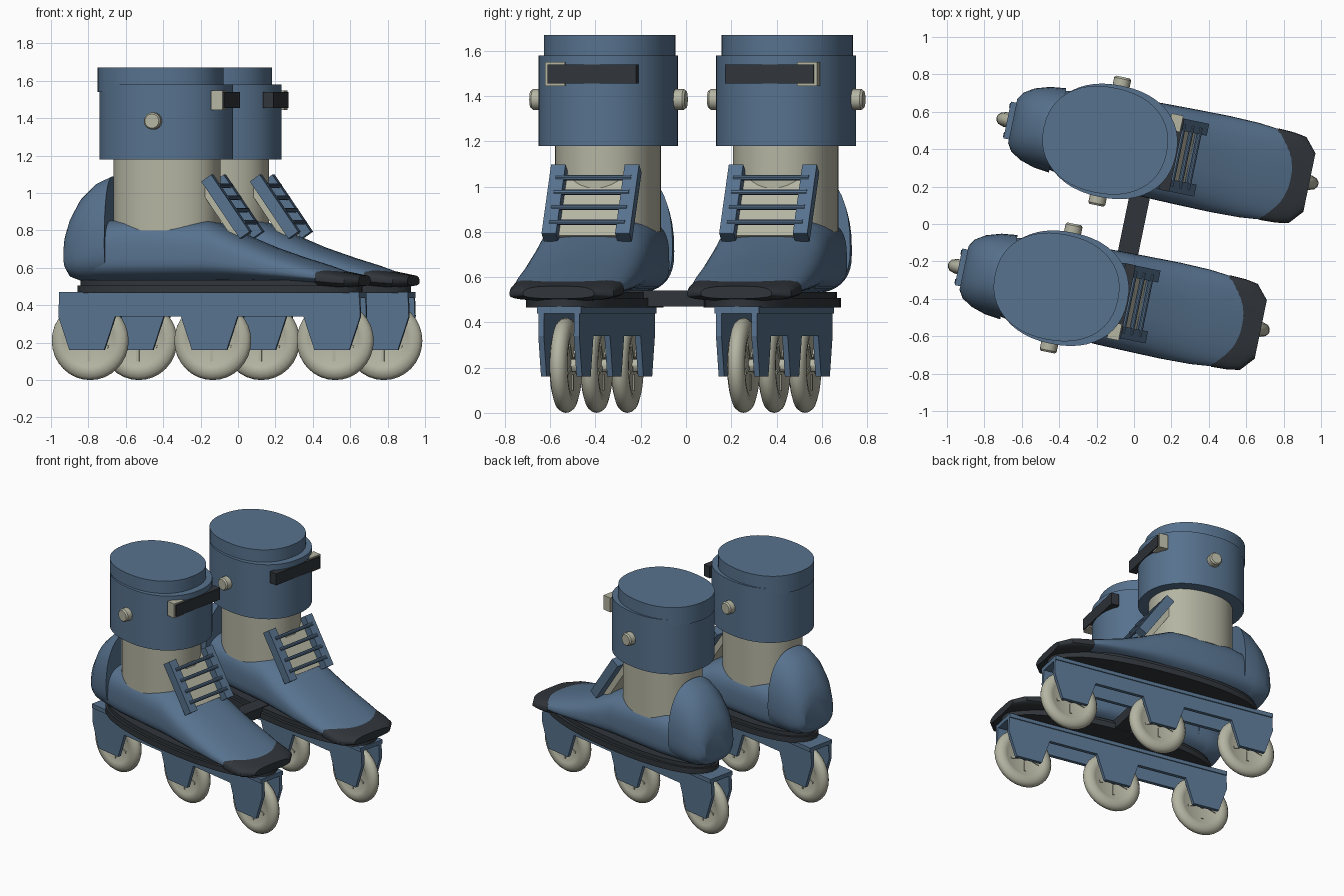
import bpy, bmesh
from math import sin, cos, pi, radians, atan2, copysign
from mathutils import Matrix, Vector

if "Cube" in bpy.data.objects:
    bpy.data.objects.remove(bpy.data.objects["Cube"])


def material(name, rgb):
    m = bpy.data.materials.new(name)
    m.use_nodes = True
    m.diffuse_color = (*rgb, 1)
    bsdf = next(n for n in m.node_tree.nodes if n.type == 'BSDF_PRINCIPLED')
    bsdf.inputs["Base Color"].default_value = (*rgb, 1)
    return m


BLUE = material("slate blue", (0.095, 0.168, 0.27))
CREAM = material("cream grey", (0.46, 0.46, 0.365))
DARK = material("charcoal", (0.03, 0.036, 0.043))


def finish(name, bm, mat, frame, smooth=None):
    bmesh.ops.recalc_face_normals(bm, faces=bm.faces)
    mesh = bpy.data.meshes.new(name)
    bm.to_mesh(mesh)
    bm.free()
    mesh.materials.append(mat)
    ob = bpy.data.objects.new(name, mesh)
    bpy.context.collection.objects.link(ob)
    ob.matrix_world = frame
    if smooth:
        bpy.ops.object.select_all(action='DESELECT')
        ob.select_set(True)
        bpy.context.view_layer.objects.active = ob
        bpy.ops.object.shade_smooth_by_angle(angle=radians(smooth))
    return ob


def loft(name, rings, mat, frame, smooth=30):
    """Skin a list of rings of points and cap both ends."""
    bm = bmesh.new()
    rows = [[bm.verts.new(p) for p in ring] for ring in rings]
    n = len(rows[0])
    for a, b in zip(rows, rows[1:]):
        for i in range(n):
            bm.faces.new((a[i], a[(i + 1) % n], b[(i + 1) % n], b[i]))
    bm.faces.new(rows[0])
    bm.faces.new(rows[-1])
    return finish(name, bm, mat, frame, smooth)


def box(name, center, size, mat, frame, tilt=0.0):
    bm = bmesh.new()
    m = (Matrix.Translation(center) @ Matrix.Rotation(tilt, 4, 'Y')
         @ Matrix.Diagonal((*size, 1)))
    bmesh.ops.create_cube(bm, size=1, matrix=m)
    return finish(name, bm, mat, frame)


def power(value, p):
    return copysign(abs(value) ** p, value)


def oval(cx, length, width, z, p=0.9, n=48):
    angles = [2 * pi * i / n for i in range(n)]
    return [(cx + length * power(cos(t), p), width * power(sin(t), p), z) for t in angles]


def disc(x, y, z, r, n=32):
    return [(x + r * cos(2 * pi * i / n), y, z + r * sin(2 * pi * i / n)) for i in range(n)]


def section(x, half, bottom, top, p, n=40):
    """Shoe cross-section: flattened underside, domed top."""
    mid = bottom + 0.36 * (top - bottom)
    ring = []
    for i in range(n):
        t = 2 * pi * i / n
        c, s = cos(t), sin(t)
        rise = (top - mid) * power(s, p) if s > 0 else (mid - bottom) * power(s, 0.75)
        ring.append((x, half * power(c, p if s > 0 else 0.75), mid + rise))
    return ring


# x position, half width, bottom, top, roundness
SHOE = [(-0.62, 0.2, 0.53, 0.85, 0.7), (-0.45, 0.235, 0.53, 0.86, 0.55),
        (-0.2, 0.25, 0.53, 0.86, 0.55), (0, 0.257, 0.53, 0.855, 0.6),
        (0.16, 0.26, 0.53, 0.785, 0.7), (0.34, 0.262, 0.525, 0.71, 0.8),
        (0.5, 0.258, 0.52, 0.655, 0.85), (0.63, 0.245, 0.515, 0.615, 0.9),
        (0.74, 0.215, 0.515, 0.575, 0.9), (0.79, 0.17, 0.52, 0.56, 0.9)]
HEEL = [(-0.79, 0.12, 0.59, 0.79, 0.85), (-0.765, 0.16, 0.55, 0.87, 0.85),
        (-0.71, 0.195, 0.53, 0.97, 0.85), (-0.63, 0.22, 0.525, 1.05, 0.85),
        (-0.545, 0.23, 0.525, 1.09, 0.85)]
TOE_CAP = [(0.61, 0.25, 0.5, 0.605, 0.6), (0.7, 0.246, 0.495, 0.585, 0.6),
           (0.765, 0.235, 0.495, 0.572, 0.65), (0.83, 0.16, 0.505, 0.56, 0.7)]
TIRE = [(0.028, 0.125), (0.036, 0.14), (0.04, 0.165), (0.03, 0.194), (0.014, 0.207)]
WHEELS = (-0.669, 0, 0.669)
LACE_TOP, LACE_BOTTOM = Vector((0.005, 0, 1.08)), Vector((0.215, 0, 0.775))


def rail(name, y, mat, frame):
    """Side plate with a tapered prong over each wheel."""
    outline = [(-0.82, 0.45)]
    for c in WHEELS:
        outline += [(c - 0.155, 0.34), (c - 0.095, 0.16), (c + 0.095, 0.16), (c + 0.155, 0.34)]
    outline.append((0.82, 0.45))
    bm = bmesh.new()
    face = bm.faces.new([bm.verts.new((x, y - 0.0125, z)) for x, z in outline])
    ext = bmesh.ops.extrude_face_region(bm, geom=[face])
    moved = [v for v in ext["geom"] if isinstance(v, bmesh.types.BMVert)]
    bmesh.ops.translate(bm, verts=moved, vec=(0, 0.025, 0))
    finish(name, bm, mat, frame)


def skate(tag, frame, outer):
    # Wheels with hubs and spokes
    for k, x in enumerate(WHEELS):
        profile = TIRE + [(0, 0.21)] + [(-y, r) for y, r in reversed(TIRE)]
        loft(f"{tag}_wheel_{k}", [disc(x, y, 0.21, r) for y, r in profile], CREAM, frame, 35)
        loft(f"{tag}_axle_{k}", [disc(x, y, 0.21, 0.03, 12) for y in (-0.085, 0.085)], CREAM, frame)
        for j in range(5):
            a = 2 * pi * j / 5
            box(f"{tag}_spoke_{k}_{j}", (x - 0.075 * sin(a), 0, 0.21 - 0.075 * cos(a)),
                (0.016, 0.068, 0.07), CREAM, frame, a)
    # Chassis and sole
    for side, y in (("inner", -0.08), ("outer", 0.08)):
        rail(f"{tag}_{side}_rail", y * outer, BLUE, frame)
    box(f"{tag}_chassis_deck", (0, 0, 0.455), (1.64, 0.2, 0.03), BLUE, frame)
    loft(f"{tag}_sole_plate", [oval(0.04, 0.775, 0.255, z) for z in (0.465, 0.507)], DARK, frame)
    loft(f"{tag}_sole_pad", [oval(0.03, 0.75, 0.235, z) for z in (0.505, 0.535)], DARK, frame)
    # Shoe
    for part, rows, mat in (("shoe_body", SHOE, BLUE), ("heel_counter", HEEL, BLUE),
                            ("toe_cap", TOE_CAP, DARK)):
        loft(f"{tag}_{part}", [section(*r) for r in rows], mat, frame, 30)
    # Ankle, cuff and collar
    for part, cx, length, width, low, high, mat in (
            ("ankle", -0.25, 0.286, 0.228, 0.8, 1.2, CREAM),
            ("cuff", -0.255, 0.357, 0.303, 1.18, 1.58, BLUE),
            ("collar", -0.285, 0.336, 0.285, 1.54, 1.67, BLUE)):
        loft(f"{tag}_{part}", [oval(cx, length, width, z) for z in (low, high)], mat, frame)
    # Pivot bolts through the cuff
    loft(f"{tag}_cuff_bolt", [disc(-0.26, y, 1.385, r, 16) for y, r in
                              ((-0.35, 0.038), (-0.34, 0.046), (0.34, 0.046), (0.35, 0.038))],
         CREAM, frame)
    # Strap and buckle
    box(f"{tag}_strap", (0.078, 0, 1.497), (0.057, 0.4, 0.085), DARK, frame)
    box(f"{tag}_buckle", (0.066, 0.168 * outer, 1.497), (0.064, 0.09, 0.105), CREAM, frame)
    # Lace bars, tongue and laces
    along = LACE_TOP - LACE_BOTTOM
    tilt = atan2(along.x, along.z)
    mid = (LACE_TOP + LACE_BOTTOM) / 2
    for side in (-1, 1):
        box(f"{tag}_lace_bar", mid + Vector((0, 0.166 * side, 0)),
            (0.065, 0.065, along.length), BLUE, frame, tilt)
    box(f"{tag}_tongue", mid + Vector((-0.045, 0, -0.02)),
        (0.05, 0.28, along.length * 0.9), CREAM, frame, tilt)
    for k in range(4):
        p = LACE_BOTTOM + along * (0.19 + 0.215 * k) + Vector((0.025, 0, 0.01))
        loft(f"{tag}_lace_{k}", [disc(p.x, y, p.z, 0.013, 10) for y in (-0.17, 0.17)], BLUE, frame)


# Two mirrored skates, turned slightly and staggered
turn = Matrix.Rotation(radians(-11.7), 4, 'Z')
skate("near_skate", Matrix.Translation((-0.135, -0.395, 0)) @ turn, -1)
skate("far_skate", Matrix.Translation((0.125, 0.39, 0)) @ turn, 1)

# Bridge joining the two soles
box("bridge", (0, 0, 0.505), (0.11, 0.5, 0.07), DARK, turn)
